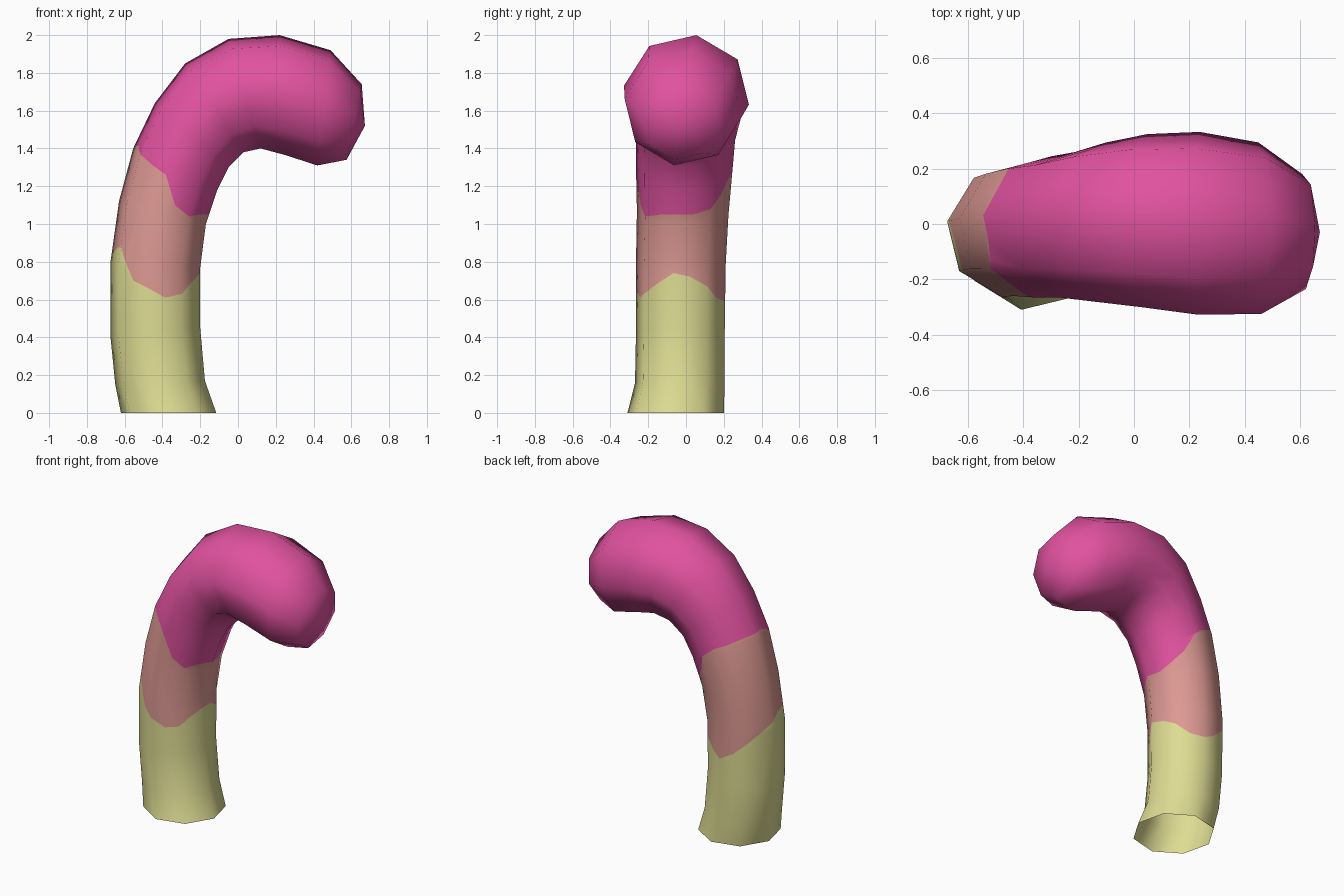
import bpy, bmesh, math
from mathutils import Vector

if "Cube" in bpy.data.objects:
    bpy.data.objects.remove(bpy.data.objects["Cube"])


def material(name, rgb):
    mat = bpy.data.materials.new(name)
    lin = [((c / 255 + 0.055) / 1.055) ** 2.4 for c in rgb]
    mat.diffuse_color = (*lin, 1)
    mat.use_nodes = True
    mat.node_tree.nodes["Principled BSDF"].inputs["Base Color"].default_value = mat.diffuse_color
    return mat


# Rings along the bent tube: outer x,z, inner x,z, front y, back y
RINGS = [
    (-0.62, 0.00, -0.115, 0.00, -0.31, 0.20),
    (-0.65, 0.15, -0.175, 0.17, -0.27, 0.205),
    (-0.675, 0.40, -0.20, 0.45, -0.265, 0.205),
    (-0.675, 0.80, -0.20, 0.77, -0.265, 0.21),
    (-0.63, 1.12, -0.17, 1.00, -0.26, 0.225),
    (-0.555, 1.40, -0.11, 1.18, -0.265, 0.245),
    (-0.44, 1.64, -0.05, 1.30, -0.265, 0.26),
    (-0.28, 1.85, 0.03, 1.38, -0.28, 0.295),
    (-0.05, 1.98, 0.12, 1.40, -0.30, 0.325),
    (0.22, 2.00, 0.25, 1.365, -0.328, 0.333),
    (0.49, 1.92, 0.42, 1.31, -0.325, 0.295),
    (0.655, 1.74, 0.575, 1.34, -0.235, 0.18),
]
TIP = Vector((0.672, -0.03, 1.52))

# Heights of the two ragged colour borders around the tube
BORDERS = [
    (.84, .78, .72, .64, .59, .61, .67, .72, .74, .69, .63, .61, .66, .70, .88, .87),
    (1.42, 1.40, 1.38, 1.34, 1.28, 1.16, 1.08, 1.05,
     1.05, 1.05, 1.04, 1.10, 1.26, 1.31, 1.37, 1.41),
]


def ring_points(ox, oz, ix, iz, y0, y1):
    """Octagon turned 9 degrees, with midpoints added on each side."""
    c = Vector(((ox + ix) / 2, (y0 + y1) / 2, (oz + iz) / 2))
    u = Vector((ox - ix, 0, oz - iz)) / 2 / 0.988
    w = Vector((0, (y1 - y0) / 2 / 0.988, 0))
    pts = []
    for j in range(8):
        a = math.radians(9 + 45 * j)
        pts.append(c + u * math.cos(a) + w * math.sin(a))
    out = []
    for j in range(8):
        out += [pts[j], (pts[j] + pts[(j + 1) % 8]) / 2]
    return out


# Tube with open bottom and rounded end
bm = bmesh.new()
field = [bm.verts.layers.float.new("border_a"), bm.verts.layers.float.new("border_b")]
rows = []
for ring in RINGS:
    row = []
    for k, p in enumerate(ring_points(*ring)):
        v = bm.verts.new(p)
        for layer, border in zip(field, BORDERS):
            v[layer] = p.z - border[k]
        row.append(v)
    rows.append(row)
for a, b in zip(rows, rows[1:]):
    for k in range(16):
        n = (k + 1) % 16
        bm.faces.new((a[k], a[n], b[n], b[k]))
tip = bm.verts.new(TIP)
for layer in field:
    tip[layer] = 1.0
for k in range(16):
    bm.faces.new((rows[-1][k], rows[-1][(k + 1) % 16], tip))

# Cut the colour borders into the faces
for layer in field:
    cuts = []
    for e in list(bm.edges):
        v0, v1 = e.verts
        f0, f1 = v0[layer], v1[layer]
        if f0 * f1 < 0:
            t = f0 / (f0 - f1)
            values = [v0[l] + (v1[l] - v0[l]) * t for l in field]
            _, nv = bmesh.utils.edge_split(e, v0, t)
            for l, val in zip(field, values):
                nv[l] = val
            nv[layer] = 0.0
            cuts.append(nv)
    bmesh.ops.connect_verts(bm, verts=cuts)

# Colour by side of each border
for f in bm.faces:
    f.smooth = True
    f.material_index = sum(sum(v[l] for v in f.verts) > 0 for l in field)
bmesh.ops.recalc_face_normals(bm, faces=bm.faces)
if max(bm.faces, key=lambda f: f.calc_center_median().z).normal.z < 0:
    bmesh.ops.reverse_faces(bm, faces=bm.faces)

mesh = bpy.data.meshes.new("bent_tube")
bm.to_mesh(mesh)
bm.free()
for name, rgb in (("pale yellow", (222, 220, 147)), ("salmon", (221, 153, 147)),
                  ("hot pink", (225, 82, 160))):
    mesh.materials.append(material(name, rgb))
tube = bpy.data.objects.new("bent_tube", mesh)
bpy.context.collection.objects.link(tube)
